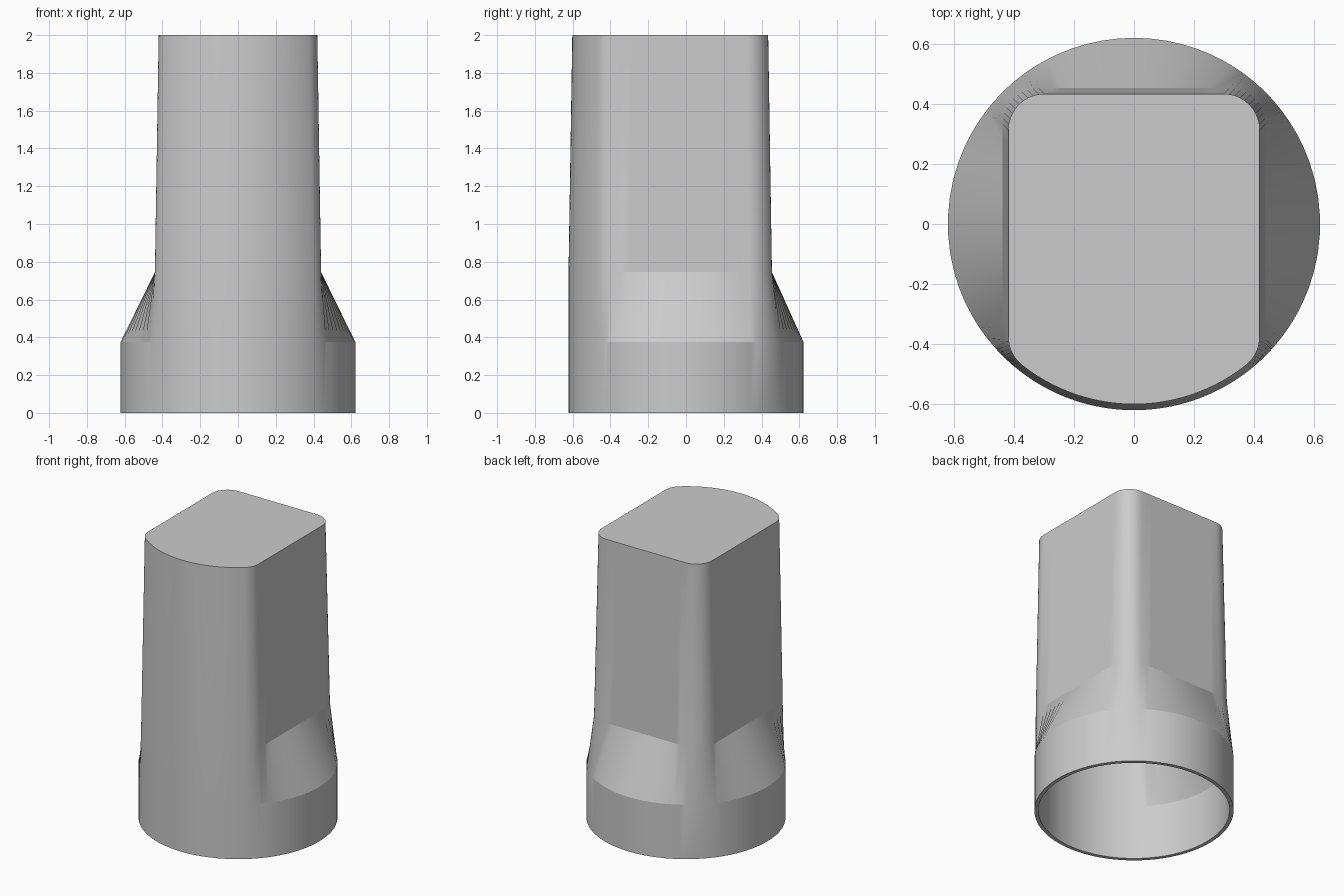
import bpy, bmesh, math
from mathutils import Vector

if "Cube" in bpy.data.objects:
    bpy.data.objects.remove(bpy.data.objects["Cube"], do_unlink=True)

RADIUS, HALF_WIDTH, BACK, CORNER = 0.622, 0.44, 0.455, 0.12
WALL, TAPER = 0.025, 0.02
COLLAR_TOP, NECK, HEIGHT = 0.375, 0.745, 2.0


def arc(cx, cy, r, a0, a1, n):
    return [Vector((cx + r * math.cos(a0 + (a1 - a0) * i / n),
                    cy + r * math.sin(a0 + (a1 - a0) * i / n))) for i in range(n + 1)]


def line(a, b, n):
    """Points strictly between a and b."""
    return [a.lerp(b, i / n) for i in range(1, n)]


def tube_outline(inset):
    """Flat sides and back, a round front, and filleted corners."""
    r, w, back = RADIUS - inset, HALF_WIDTH - inset, BACK - inset
    cx = w - CORNER
    cy = -math.sqrt((r - CORNER) ** 2 - cx ** 2)
    tangent = math.atan2(cy, cx)
    front = arc(0, 0, r, -math.pi / 2, tangent, 20)
    fillet = arc(cx, cy, CORNER, tangent, 0, 8)
    corner = arc(cx, back - CORNER, CORNER, 0, math.pi / 2, 10)
    half = front + fillet[1:] + line(fillet[-1], corner[0], 16) + corner
    half += line(corner[-1], Vector((0, back)), 8) + [Vector((0, back))]
    return half + [Vector((-p.x, p.y)) for p in reversed(half[1:-1])]


def round_outline(inset):
    return [p.normalized() * (RADIUS - inset) for p in tube_outline(inset)]


# Rings run up the outside, from the round collar to the tapered tube,
# and back down the inside to the open base
sections = [
    (round_outline(WALL), 0),
    (round_outline(0), 0),
    (round_outline(0), COLLAR_TOP),
    (tube_outline(0), NECK),
    (tube_outline(TAPER), HEIGHT),
]
inner = [
    (round_outline(WALL), COLLAR_TOP),
    (tube_outline(WALL), NECK),
    (tube_outline(WALL + TAPER), HEIGHT - WALL),
]

bm = bmesh.new()


def ring(section):
    points, z = section
    return [bm.verts.new((p.x, p.y, z)) for p in points]


def bridge(lower, upper):
    n = len(lower)
    for i in range(n):
        j = (i + 1) % n
        bm.faces.new((lower[i], lower[j], upper[j], upper[i]))


outside = [ring(s) for s in sections]
inside = [outside[0]] + [ring(s) for s in inner]
for chain in (outside, inside):
    for lower, upper in zip(chain, chain[1:]):
        bridge(lower, upper)
    bm.faces.new(chain[-1])
bmesh.ops.recalc_face_normals(bm, faces=bm.faces)

mesh = bpy.data.meshes.new("tube_adapter")
bm.to_mesh(mesh)
bm.free()
adapter = bpy.data.objects.new("tube_adapter", mesh)
bpy.context.collection.objects.link(adapter)

# Plain grey finish
grey = bpy.data.materials.new("light_grey")
grey.use_nodes = True
colour = (0.6, 0.6, 0.6, 1)
grey.diffuse_color = colour
grey.node_tree.nodes["Principled BSDF"].inputs["Base Color"].default_value = colour
mesh.materials.append(grey)

bpy.ops.object.select_all(action="DESELECT")
adapter.select_set(True)
bpy.context.view_layer.objects.active = adapter
bpy.ops.object.shade_smooth_by_angle(angle=math.radians(20))
